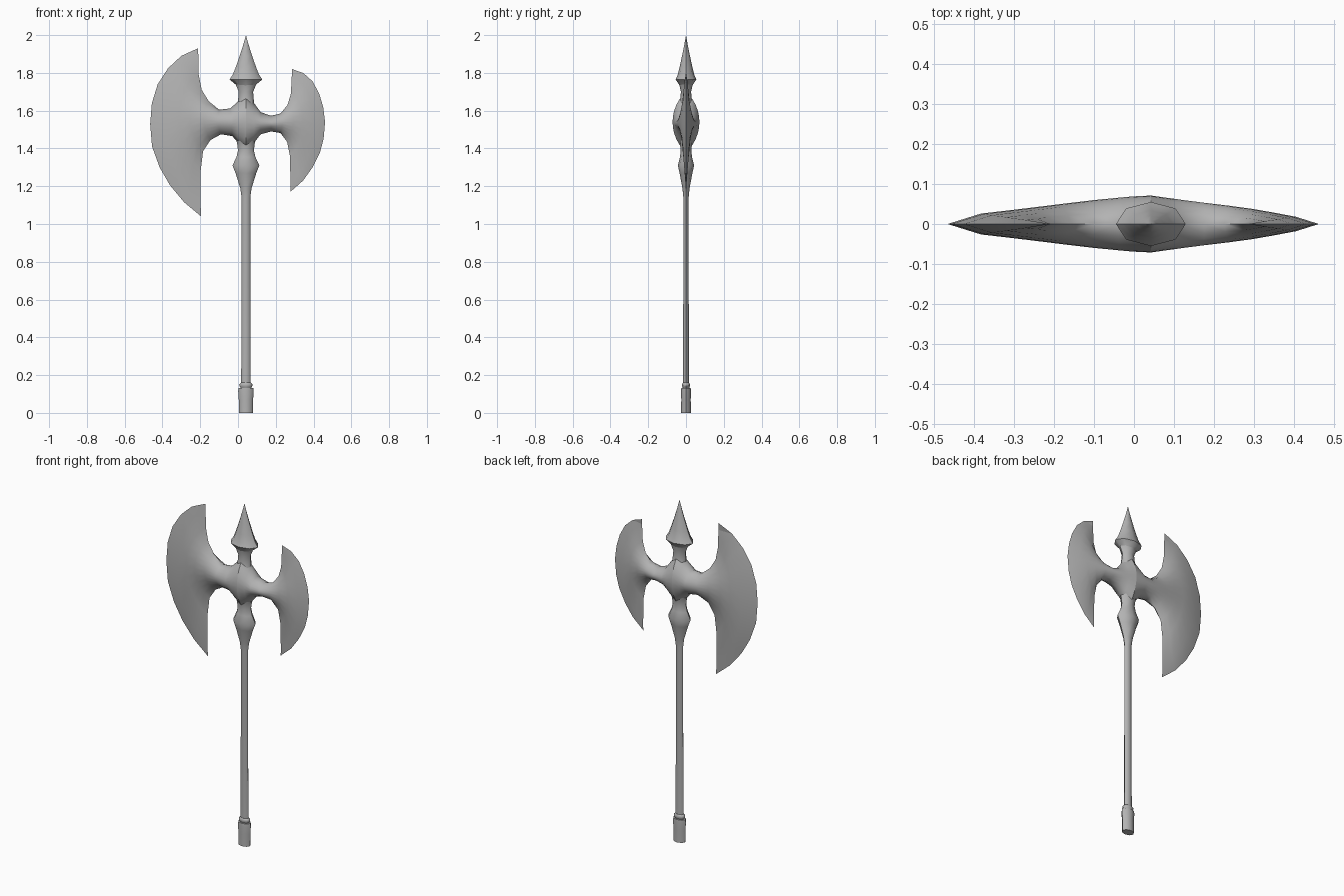
import bpy, bmesh, math

cube = bpy.data.objects.get("Cube")
if cube:
    bpy.data.objects.remove(cube, do_unlink=True)

steel = bpy.data.materials.new("grey_steel")
steel.use_nodes = True
GREY = (0.45, 0.45, 0.45, 1)
steel.diffuse_color = GREY
steel.node_tree.nodes["Principled BSDF"].inputs["Base Color"].default_value = GREY

AXIS = 0.042   # x of the shaft
SIDES = 8


def finish(name, bm, angle):
    bmesh.ops.recalc_face_normals(bm, faces=bm.faces)
    mesh = bpy.data.meshes.new(name)
    bm.to_mesh(mesh)
    bm.free()
    mesh.materials.append(steel)
    obj = bpy.data.objects.new(name, mesh)
    bpy.context.collection.objects.link(obj)
    bpy.ops.object.select_all(action='DESELECT')
    obj.select_set(True)
    bpy.context.view_layer.objects.active = obj
    bpy.ops.object.shade_smooth_by_angle(angle=math.radians(angle))
    return obj


def lathe(name, profile, angle=55):
    """Stack of flattened octagons; profile rows are (z, half width, half depth)."""
    bm = bmesh.new()
    rings = []
    for z, rx, ry in profile:
        turns = [2 * math.pi * i / SIDES for i in range(SIDES)]
        rings.append([bm.verts.new((AXIS + rx * math.cos(a), ry * math.sin(a), z)) for a in turns])
    for low, high in zip(rings, rings[1:]):
        for i in range(SIDES):
            j = (i + 1) % SIDES
            bm.faces.new((low[i], low[j], high[j], high[i]))
    bm.faces.new(rings[0])
    bm.faces.new(rings[-1])
    bmesh.ops.remove_doubles(bm, verts=bm.verts, dist=0.0005)
    return finish(name, bm, angle)


def mix(a, b, t):
    return a + (b - a) * t


def blade(name, upper, lower, edge, bows, depths):
    """Loft chords from the neck to the bowed cutting edge, mirrored front to back."""
    bm = bmesh.new()
    n = len(edge) - 1
    rows = []
    last = len(upper) - 1
    for k, (top, low) in enumerate(zip(upper, lower)):
        row = []
        power = mix(0.6, 0.85, k / last)
        for i, (ex, ez) in enumerate(edge):
            s = i / n
            x = mix(top[0], low[0], s) + bows[k] * (ex - mix(edge[0][0], edge[-1][0], s))
            z = mix(top[1], low[1], s) + bows[k] * (ez - mix(edge[0][1], edge[-1][1], s))
            y = -depths[k] * max(0, math.sin(math.pi * s)) ** power
            row.append(bm.verts.new((x, 0 if i in (0, n) else y, z)))
        rows.append(row)
    for a, b in zip(rows, rows[1:]):
        for i in range(n):
            bm.faces.new((a[i], a[i + 1], b[i + 1], b[i]))
    # Back half
    geom = bm.verts[:] + bm.edges[:] + bm.faces[:]
    copy = bmesh.ops.duplicate(bm, geom=geom)["geom"]
    for v in copy:
        if isinstance(v, bmesh.types.BMVert):
            v.co.y = -v.co.y
    bmesh.ops.remove_doubles(bm, verts=bm.verts, dist=0.0005)
    return finish(name, bm, 60)


# Pommel and collar
lathe("pommel", [(0, 0.037, 0.026), (0.07, 0.038, 0.025), (0.115, 0.041, 0.026), (0.133, 0.039, 0.025)], 50)
lathe("collar", [(0.13, 0.026, 0.016), (0.14, 0.033, 0.02), (0.15, 0.036, 0.022), (0.16, 0.026, 0.016)])

# Handle, flaring into the lower knob, the hub and the neck of the spike
lathe("handle", [
    (0.13, 0.025, 0.015), (1.14, 0.023, 0.014), (1.19, 0.03, 0.019), (1.27, 0.055, 0.034),
    (1.31, 0.071, 0.043), (1.355, 0.05, 0.032), (1.39, 0.042, 0.028), (1.43, 0.047, 0.033),
    (1.47, 0.06, 0.046), (1.53, 0.06, 0.069), (1.6, 0.057, 0.044), (1.64, 0.043, 0.033),
    (1.7, 0.038, 0.027), (1.74, 0.055, 0.036)])

# Spike
lathe("spike", [
    (1.715, 0.038, 0.028), (1.735, 0.05, 0.035), (1.765, 0.087, 0.055), (1.79, 0.07, 0.044),
    (1.83, 0.054, 0.034), (1.89, 0.033, 0.021), (1.95, 0.014, 0.009), (2.0, 0, 0)])

# Large blade
blade("large_blade",
      [(AXIS, 1.69), (0, 1.65), (-0.04, 1.612), (-0.1, 1.605), (-0.155, 1.65), (-0.192, 1.71), (-0.208, 1.79),
       (-0.21, 1.89), (-0.212, 1.93)],
      [(AXIS, 1.39), (0, 1.43), (-0.03, 1.465), (-0.09, 1.475), (-0.145, 1.445), (-0.185, 1.385),
       (-0.198, 1.28), (-0.198, 1.1), (-0.195, 1.04)],
      [(-0.212, 1.93), (-0.3, 1.89), (-0.37, 1.825), (-0.425, 1.74), (-0.456, 1.64), (-0.465, 1.53),
       (-0.455, 1.41), (-0.415, 1.3), (-0.36, 1.205), (-0.285, 1.115), (-0.195, 1.04)],
      [0, 0, 0, 0.04, 0.12, 0.25, 0.42, 0.68, 1],
      [0.071, 0.069, 0.066, 0.059, 0.05, 0.041, 0.034, 0.026, 0])

# Small blade
blade("small_blade",
      [(AXIS, 1.69), (0.085, 1.64), (0.12, 1.592), (0.175, 1.573), (0.225, 1.585), (0.262, 1.63), (0.28, 1.69),
       (0.285, 1.79), (0.285, 1.82)],
      [(AXIS, 1.39), (0.085, 1.43), (0.12, 1.475), (0.175, 1.49), (0.225, 1.482), (0.26, 1.435),
       (0.275, 1.36), (0.278, 1.21), (0.277, 1.17)],
      [(0.285, 1.82), (0.345, 1.8), (0.395, 1.755), (0.43, 1.69), (0.451, 1.62), (0.461, 1.54),
       (0.453, 1.45), (0.433, 1.375), (0.395, 1.3), (0.345, 1.23), (0.277, 1.17)],
      [0, 0, 0, 0, 0.05, 0.18, 0.38, 0.68, 1],
      [0.071, 0.065, 0.06, 0.053, 0.046, 0.038, 0.029, 0.018, 0])
